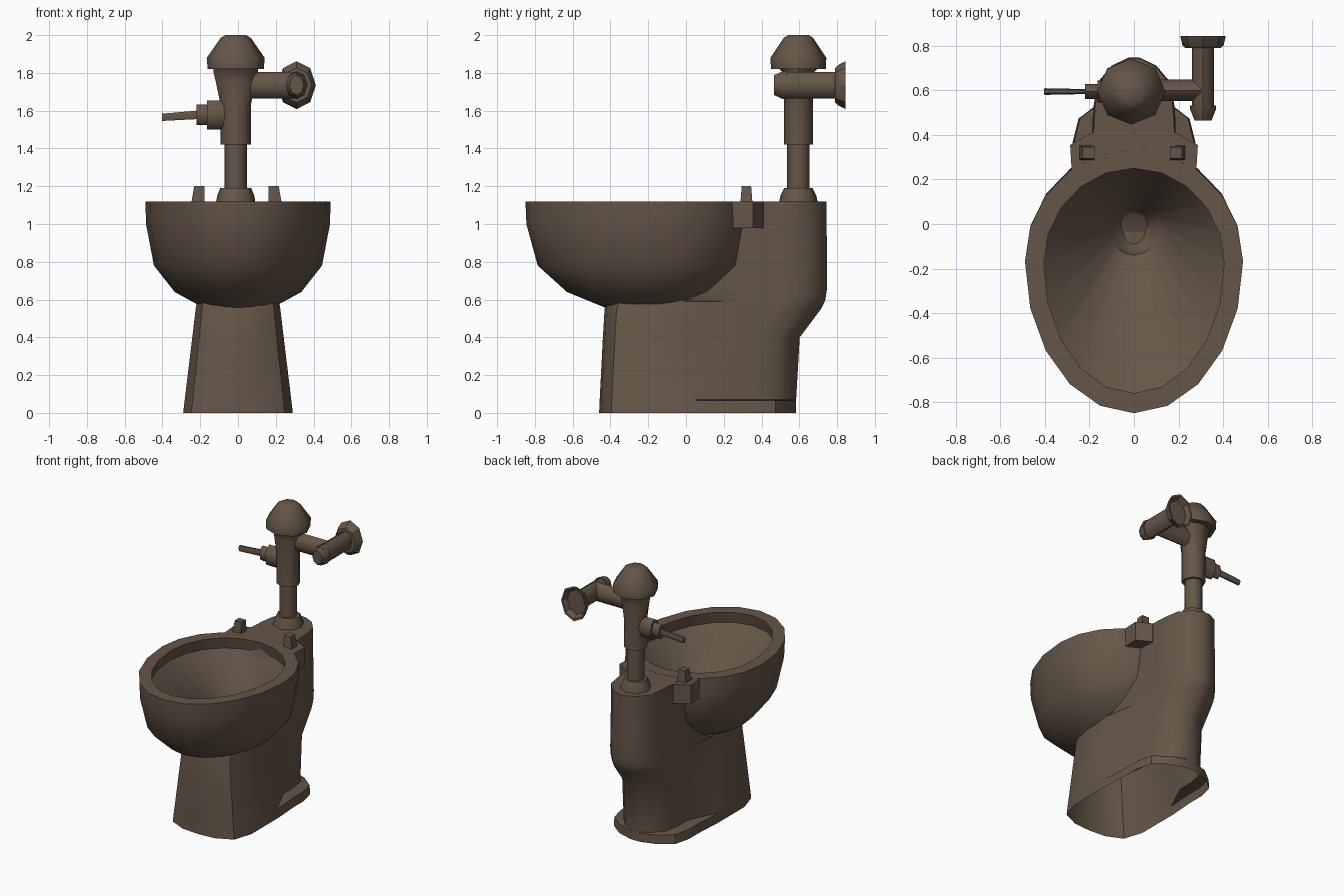
import bpy, bmesh, math

cube = bpy.data.objects.get("Cube")
if cube:
    bpy.data.objects.remove(cube, do_unlink=True)

COLOR = (0.13, 0.093, 0.064, 1)
mat = bpy.data.materials.new("dark_brown")
mat.use_nodes = True
mat.diffuse_color = COLOR
mat.node_tree.nodes["Principled BSDF"].inputs["Base Color"].default_value = COLOR


def loft(name, rings, cap_start=True, cap_end=True, angle=35):
    """Skin a list of equal-length point rings into one object."""
    bm = bmesh.new()
    loops = [[bm.verts.new(p) for p in ring] for ring in rings]
    n = len(loops[0])
    for low, high in zip(loops, loops[1:]):
        for i in range(n):
            j = (i + 1) % n
            bm.faces.new((low[i], low[j], high[j], high[i]))
    if cap_start:
        bm.faces.new(loops[0][::-1])
    if cap_end:
        bm.faces.new(loops[-1])
    bmesh.ops.recalc_face_normals(bm, faces=bm.faces[:])
    mesh = bpy.data.meshes.new(name)
    bm.to_mesh(mesh)
    bm.free()
    mesh.materials.append(mat)
    ob = bpy.data.objects.new(name, mesh)
    bpy.context.collection.objects.link(ob)
    bpy.ops.object.select_all(action="DESELECT")
    ob.select_set(True)
    bpy.context.view_layer.objects.active = ob
    bpy.ops.object.shade_smooth_by_angle(angle=math.radians(angle))
    return ob


def tube(name, axis, center, profile, sides=8, angle=50):
    """Oval turned part; profile rows are position along axis and two radii."""
    cx, cy, cz = center
    rings = []
    for t, r1, r2 in profile:
        ring = []
        for k in range(sides):
            a = 2 * math.pi * k / sides
            u, v = r1 * math.cos(a), r2 * math.sin(a)
            if axis == "X":
                ring.append((t, cy + u, cz + v))
            elif axis == "Y":
                ring.append((cx + u, t, cz + v))
            else:
                ring.append((cx + u, cy + v, t))
        rings.append(ring)
    return loft(name, rings, angle=angle)


# Bowl: egg-shaped outer shell, flat rim, undercut wall, funnel and drain
def egg(z, rx, front, back, tilt=0, sides=20):
    mid = front + 0.576 * (back - front)
    ring = []
    for k in range(sides):
        a = 2 * math.pi * k / sides
        c = math.cos(a)
        y = mid - c * (mid - front if c > 0 else back - mid)
        ring.append((rx * math.sin(a), y, z + tilt * (y - front)))
    return ring


bowl = [(0.558, 0.22, -0.43, 0.08, 0.065), (0.64, 0.335, -0.63, 0.18),
        (0.78, 0.445, -0.785, 0.31), (1.0, 0.487, -0.845, 0.345),
        (1.12, 0.49, -0.85, 0.335), (1.12, 0.405, -0.76, 0.25),
        (1.04, 0.42, -0.775, 0.265), (0.71, 0.11, -0.14, 0.075),
        (0.66, 0.095, -0.125, 0.055), (0.615, 0.05, -0.09, 0.02)]
loft("bowl", [egg(*row) for row in bowl], cap_start=False)


# Pedestal and rear trunk: squarish front, narrower round back above a foot ledge
def trunk_ring(z, a, front, shoulder, b, back):
    d = min(0.2, shoulder - front - 0.01)
    side = [(0.45 * a, front + 0.05 * d), (0.85 * a, front + 0.32 * d),
            (a, front + d), (a, shoulder), (b, shoulder + 0.2),
            (b, back - 0.22), (0.9 * b, back - 0.11),
            (0.55 * b, back - 0.035), (0.14 * b, back)]
    half = [(x, y, z) for x, y in side]
    return [(0, front, z)] + half + [(-x, y, z) for x, y, z in reversed(half)]


trunk = [(0, 0.29, -0.46, 0.05, 0.277, 0.583),
         (0.065, 0.283, -0.457, 0.05, 0.27, 0.583),
         (0.07, 0.282, -0.457, 0.05, 0.188, 0.583),
         (0.4, 0.242, -0.44, 0.0, 0.188, 0.602),
         (0.55, 0.224, -0.431, -0.03, 0.185, 0.715),
         (0.59, 0.218, -0.42, -0.02, 0.184, 0.735),
         (0.60, 0.215, -0.07, 0.04, 0.183, 0.738),
         (0.66, 0.2, 0.06, 0.14, 0.181, 0.747),
         (0.8, 0.19, 0.18, 0.24, 0.178, 0.746),
         (1.119, 0.19, 0.275, 0.305, 0.176, 0.744)]
loft("pedestal_trunk", [trunk_ring(*row) for row in trunk], cap_start=False)

# Seat mounting lugs and hinge posts on both sides
for side, label in ((1, "left"), (-1, "right")):
    plan = [(0.15, 0.25), (0.28, 0.24), (0.287, 0.355), (0.19, 0.41), (0.15, 0.41)]
    loft(label + "_seat_lug",
         [[(side * x, y, z) for x, y in plan] for z in (0.98, 1.118)], angle=20)
    x = side * 0.204 - 0.008
    post = []
    for z, inner, outer, dy in ((1.1, 0.034, 0.037, 0.033), (1.2, 0.034, 0.02, 0.025)):
        x1, x2 = x - side * inner, x + side * outer
        post.append([(x1, 0.32 - dy, z), (x2, 0.32 - dy, z),
                     (x2, 0.32 + dy, z), (x1, 0.32 + dy, z)])
    loft(label + "_hinge_post", post, angle=20)

# Flush valve column
AXIS = (-0.012, 0.595, 0)
tube("valve_collar", "Z", AXIS,
     [(1.1, 0.107, 0.105), (1.15, 0.098, 0.095), (1.19, 0.082, 0.075)])
tube("valve_pipe", "Z", AXIS, [(1.17, 0.059, 0.059), (1.44, 0.059, 0.059)])
tube("valve_body", "Z", AXIS,
     [(1.42, 0.08, 0.077), (1.63, 0.08, 0.077), (1.75, 0.105, 0.077),
      (1.8, 0.117, 0.08), (1.83, 0.12, 0.11)])
tube("valve_cap", "Z", AXIS,
     [(1.82, 0.149, 0.145), (1.88, 0.153, 0.148), (1.985, 0.08, 0.078),
      (2.0, 0.055, 0.055)])

# Supply pipe, shut-off elbow and wall flange
ELBOW = (0.31, 0.6, 1.735)
tube("supply_pipe", "X", ELBOW, [(0.0, 0.048, 0.07), (0.3, 0.048, 0.07)])
tube("elbow_pipe", "Y", ELBOW, [(0.5, 0.05, 0.07), (0.81, 0.05, 0.07)])
tube("stop_knob", "Y", ELBOW,
     [(0.465, 0.038, 0.052), (0.515, 0.058, 0.074), (0.532, 0.058, 0.074)])
tube("wall_flange", "Y", ELBOW,
     [(0.79, 0.08, 0.092), (0.803, 0.093, 0.105), (0.845, 0.102, 0.127),
      (0.843, 0.09, 0.112), (0.812, 0.075, 0.09)], angle=30)

# Flush handle
HANDLE = (0, 0.595, 1.578)
tube("handle_socket", "X", HANDLE, [(-0.165, 0.05, 0.077), (-0.05, 0.05, 0.077)])
tube("handle_nut", "X", HANDLE, [(-0.22, 0.034, 0.055), (-0.15, 0.034, 0.055)])
lever = tube("handle_lever", "X", (0, 0, 0),
             [(-0.19, 0.015, 0.022), (0.0, 0.011, 0.026)], 6)
lever.location = (-0.213, 0.595, 1.578)
lever.rotation_euler.y = math.radians(-4)
